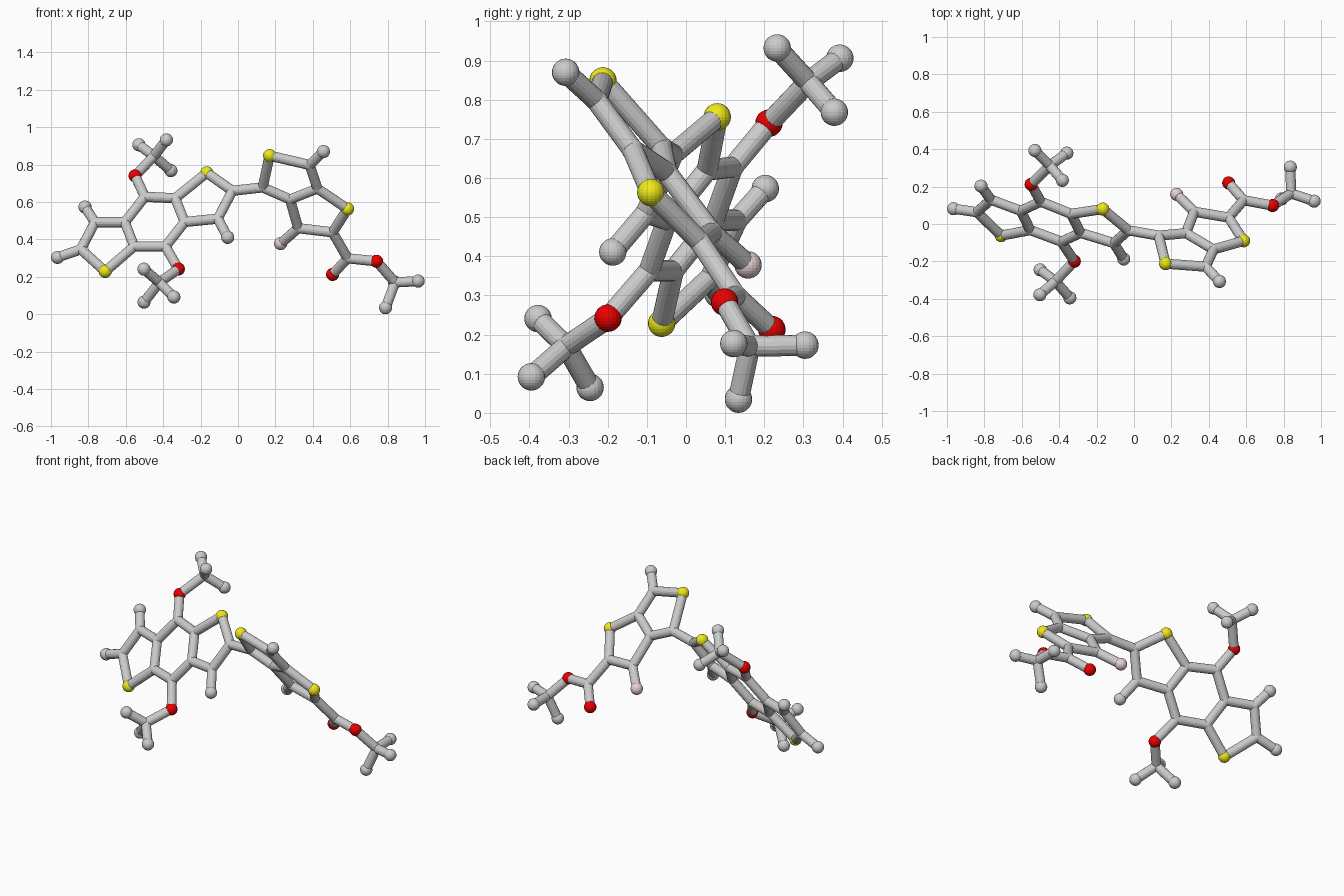
import bpy
from mathutils import Vector

if "Cube" in bpy.data.objects:
    bpy.data.objects.remove(bpy.data.objects["Cube"])

BALL, STICK = 0.035, 0.027


def paint(name, rgb):
    m = bpy.data.materials.new(name)
    m.diffuse_color = (*rgb, 1)
    m.use_nodes = True
    m.node_tree.nodes["Principled BSDF"].inputs["Base Color"].default_value = m.diffuse_color
    return m


MATS = {
    "S": ("sulfur_ball", paint("yellow", (0.86, 0.82, 0.01))),
    "O": ("oxygen_ball", paint("red", (0.83, 0.0, 0.0))),
    "F": ("fluorine_ball", paint("pink", (0.80, 0.64, 0.66))),
}


# Each flat ring system lies in a tilted plane, so y follows from x and z
def left_plane(x, z):
    return Vector((x, 0.0085 - 0.372 * (x + 0.4385) + 0.653 * (z - 0.492), z))


def right_plane(x, z):
    return Vector((x, -0.212 - 0.269 * (x - 0.169) - 0.822 * (z - 0.848), z))


left = {
    "M1": (-0.965, 0.304), "M2": (-0.818, 0.573), "S1": (-0.71, 0.229),
    "C1": (-0.84, 0.347), "C2": (-0.765, 0.492), "C3": (-0.605, 0.492),
    "C4": (-0.555, 0.363), "C5": (-0.498, 0.628), "C6": (-0.336, 0.62),
    "C7": (-0.285, 0.493), "C8": (-0.388, 0.363), "S2": (-0.167, 0.756),
    "C9": (-0.03, 0.66), "C10": (-0.108, 0.511), "M10": (-0.055, 0.411),
    "O1": (-0.55, 0.740), "O2": (-0.319, 0.242),
}
right = {
    "C11": (0.132, 0.678), "S3": (0.169, 0.848), "C12": (0.383, 0.798),
    "M12": (0.457, 0.870), "C13": (0.425, 0.672), "C14": (0.278, 0.614),
    "S4": (0.586, 0.563), "C15": (0.506, 0.438), "C16": (0.322, 0.460),
    "F1": (0.228, 0.378), "C17": (0.586, 0.299), "O3": (0.506, 0.213),
    "O4": (0.741, 0.283),
}
atoms = {k: left_plane(*p) for k, p in left.items()}
atoms.update({k: right_plane(*p) for k, p in right.items()})

# Branched end groups: hub, then three tips
branches = {
    "O1": [(-0.45, 0.312, 0.845), (-0.53, 0.393, 0.906), (-0.383, 0.233, 0.932), (-0.359, 0.379, 0.768)],
    "O2": [(-0.42, -0.306, 0.170), (-0.503, -0.378, 0.241), (-0.502, -0.245, 0.065), (-0.343, -0.395, 0.092)],
    "O4": [(0.840, 0.163, 0.170), (0.789, 0.134, 0.035), (0.963, 0.122, 0.177), (0.836, 0.304, 0.173)],
}

bonds = """M1-C1 M2-C2 C1-S1 C1-C2 C2-C3 C3-C4 C4-S1 C3-C5 C5-C6 C6-C7 C7-C8 C8-C4
C6-S2 S2-C9 C9-C10 C10-C7 C10-M10 C5-O1 C8-O2 C9-C11 C11-S3 S3-C12 C12-M12 C12-C13
C13-C14 C14-C11 C13-S4 S4-C15 C15-C16 C16-C14 C16-F1 C15-C17 C17-O3 C17-O4""".split()
bonds = [b.split("-") for b in bonds]
for o, pts in branches.items():
    hub = "Chub" + o
    atoms[hub] = Vector(pts[0])
    bonds.append((o, hub))
    for i, p in enumerate(pts[1:]):
        tip = f"M{o}{i}"
        atoms[tip] = Vector(p)
        bonds.append((hub, tip))

# Balls: inner carbons only round off the stick joints
for key, pos in atoms.items():
    r = STICK + 0.001 if key[0] == "C" else BALL
    bpy.ops.mesh.primitive_uv_sphere_add(segments=20, ring_count=14, radius=r, location=pos)
    ob = bpy.context.object
    ob.name = {"C": "carbon_joint", "M": "end_ball"}.get(key[0], "ball")
    if key[0] in MATS:
        ob.name, mat = MATS[key[0]]
        ob.data.materials.append(mat)

# Sticks
for a, b in bonds:
    p, q = atoms[a], atoms[b]
    d = q - p
    bpy.ops.mesh.primitive_cylinder_add(vertices=16, radius=STICK, depth=d.length, location=(p + q) / 2)
    ob = bpy.context.object
    ob.name = "bond_stick"
    ob.rotation_euler = d.to_track_quat("Z", "Y").to_euler()
